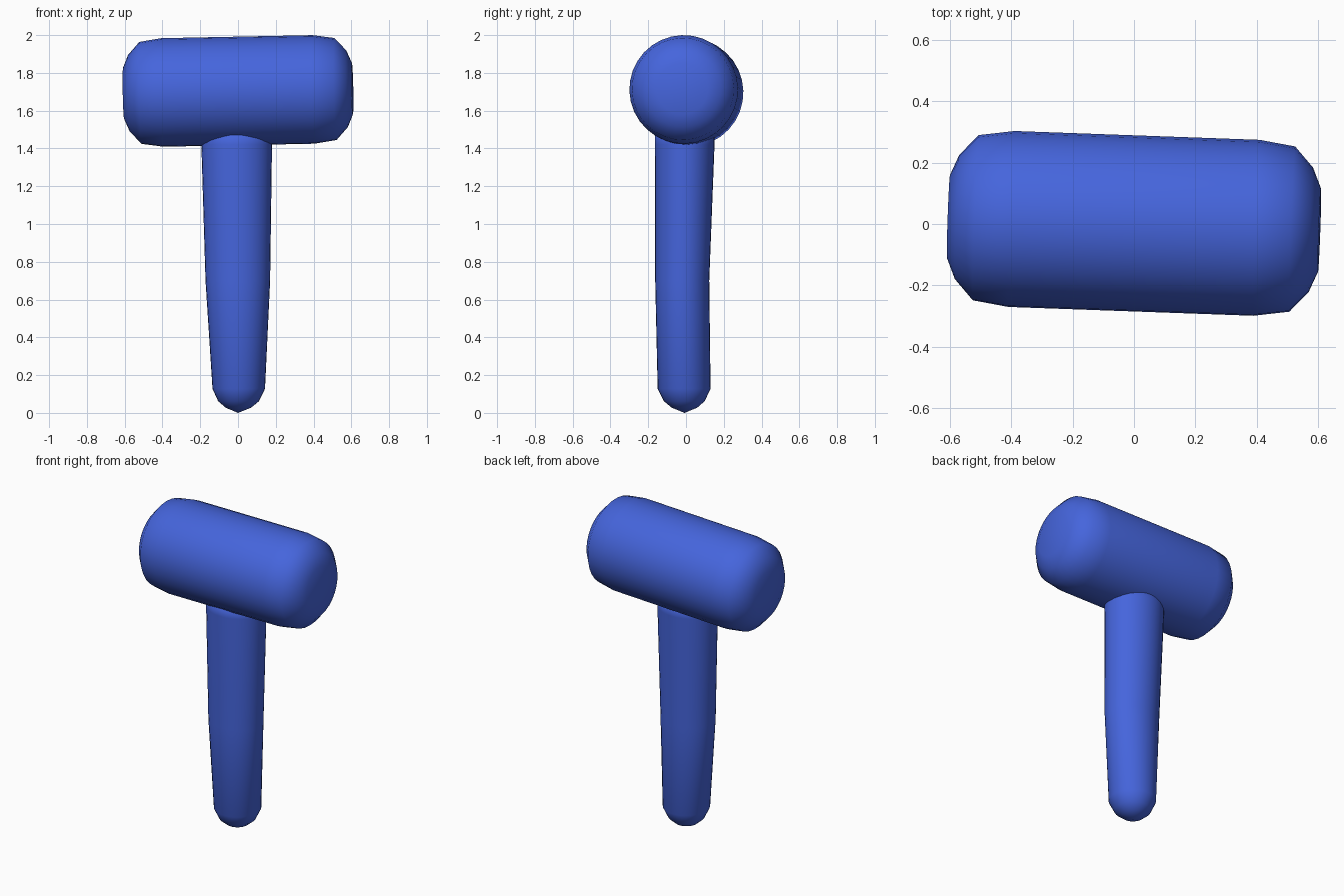
import bpy, bmesh, math
from mathutils import Vector

if "Cube" in bpy.data.objects:
    bpy.data.objects.remove(bpy.data.objects["Cube"])

SIDES = 32
blue = bpy.data.materials.new("blue")
blue.diffuse_color = (0.06, 0.13, 0.72, 1)
blue.use_nodes = True
blue.node_tree.nodes["Principled BSDF"].inputs["Base Color"].default_value = blue.diffuse_color


def loft(name, rings):
    """Skin elliptical rings (cx, cy, z, rx, ry); a zero radius makes a pole."""
    bm = bmesh.new()
    loops = []
    for cx, cy, z, rx, ry in rings:
        n = SIDES if rx > 0 else 1
        loops.append([bm.verts.new((cx + rx * math.cos(2 * math.pi * i / SIDES),
                                    cy + ry * math.sin(2 * math.pi * i / SIDES), z))
                      if n > 1 else bm.verts.new((cx, cy, z)) for i in range(n)])
    for a, b in zip(loops, loops[1:]):
        for i in range(SIDES):
            j = (i + 1) % SIDES
            quad = [a[i % len(a)], a[j % len(a)], b[j % len(b)], b[i % len(b)]]
            bm.faces.new(list(dict.fromkeys(quad)))
    bmesh.ops.recalc_face_normals(bm, faces=bm.faces)
    for f in bm.faces:
        f.smooth = True
    mesh = bpy.data.meshes.new(name)
    bm.to_mesh(mesh)
    bm.free()
    mesh.materials.append(blue)
    ob = bpy.data.objects.new(name, mesh)
    bpy.context.collection.objects.link(ob)
    return ob


# Handle: slightly oval, tapering down to a rounded tip
loft("handle", [
    (0, -0.008, 0, 0, 0),
    (0.002, -0.008, 0.028, 0.068, 0.068),
    (0.003, -0.009, 0.062, 0.108, 0.108),
    (0.004, -0.010, 0.128, 0.139, 0.140),
    (-0.001, -0.020, 0.70, 0.171, 0.143),
    (-0.007, -0.007, 1.42, 0.187, 0.158),
    (-0.007, -0.007, 1.50, 0.187, 0.158),
    (-0.007, -0.007, 1.50, 0, 0),
])

# Head: rounded barrel lying almost along x, slightly skewed
half = [(0.608, 0), (0.606, 0.136), (0.578, 0.203), (0.517, 0.270), (0.40, 0.2875)]
profile = [(-t, r) for t, r in half] + [(t, r) for t, r in reversed(half)]
head = loft("hammer_head", [(0, 0, t, r, r) for t, r in profile])
head.rotation_mode = 'QUATERNION'
head.rotation_quaternion = Vector((0, 0, 1)).rotation_difference(Vector((1, -0.036, 0.02)))
head.location = (0, 0.002, 1.7045)
